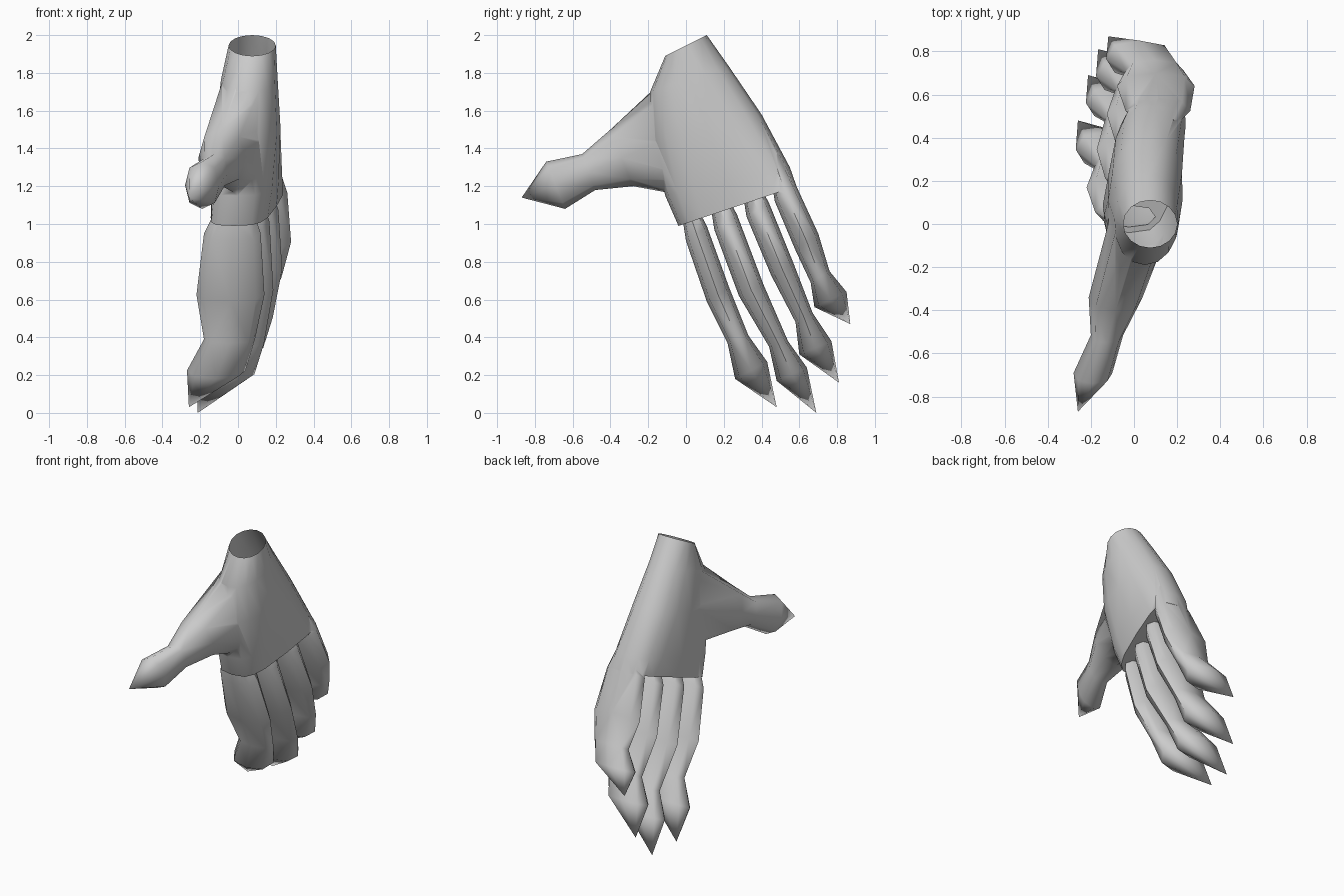
import bpy, bmesh, math
from mathutils import Vector

if "Cube" in bpy.data.objects:
    bpy.data.objects.remove(bpy.data.objects["Cube"])


def ring(front, back, x0, x1, skew=0.0, n=8, power=0.85):
    """Rounded cross-section spanning two (y, z) edge points and an x range."""
    xm, hx = (x0 + x1) / 2, (x1 - x0) / 2
    f = Vector((xm - skew, *front))
    b = Vector((xm + skew, *back))
    c, half = (f + b) / 2, (b - f) / 2
    pts = []
    for i in range(n):
        t = 2 * math.pi * i / n
        u, v = math.cos(t), math.sin(t)
        u = math.copysign(abs(u) ** power, u) if abs(u) > 1e-6 else 0
        v = math.copysign(abs(v) ** power, v) if abs(v) > 1e-6 else 0
        pts.append(c + Vector((hx, 0, 0)) * u + half * v)
    return pts


def loft(name, rings, tip=None):
    """Skin the rings into a closed solid, ending in a point or a flat cap."""
    bm = bmesh.new()
    vs = [[bm.verts.new(p) for p in r] for r in rings]
    n = len(vs[0])
    for lo, hi in zip(vs, vs[1:]):
        for i in range(n):
            j = (i + 1) % n
            bm.faces.new((lo[i], lo[j], hi[j], hi[i]))
    bm.faces.new(vs[0])
    if tip:
        t = bm.verts.new(tip)
        for i in range(n):
            bm.faces.new((vs[-1][i], vs[-1][(i + 1) % n], t))
    else:
        bm.faces.new(vs[-1])
    bmesh.ops.triangulate(bm, faces=bm.faces)
    bmesh.ops.recalc_face_normals(bm, faces=bm.faces)
    me = bpy.data.meshes.new(name)
    bm.to_mesh(me)
    bm.free()
    ob = bpy.data.objects.new(name, me)
    bpy.context.collection.objects.link(ob)
    return ob


# palm
hand = loft("hand", [
    ring((-0.11, 1.89), (0.11, 2.00), -0.05, 0.20, 0.00, 16, 1.0),
    ring((-0.19, 1.70), (0.23, 1.83), -0.09, 0.21, 0.01, 16, 0.95),
    ring((-0.18, 1.44), (0.40, 1.58), -0.12, 0.225, 0.02, 16, 0.85),
    ring((-0.11, 1.15), (0.55, 1.30), -0.12, 0.215, 0.05, 16, 0.65),
    ring((-0.04, 0.99), (0.585, 1.20), -0.11, 0.205, 0.07, 16, 0.55),
])

# thumb, fanning out of the palm's front edge
parts = [loft("thumb", [
    ring((0.05, 1.92), (0.10, 1.13), -0.10, 0.20),
    ring((-0.40, 1.50), (-0.28, 1.20), -0.21, 0.04),
    ring((-0.55, 1.37), (-0.48, 1.18), -0.20, -0.05),
    ring((-0.74, 1.33), (-0.64, 1.08), -0.28, -0.10),
], tip=(-0.26, -0.87, 1.14))]

# fingers: front/back edge points in (y, z) at each joint, then the tip
x_ranges = [(-0.18, 0.12), (-0.22, 0.14), (-0.18, 0.09), (-0.27, 0.04)]
fingers = {
    "index_finger": ([((0.00, 0.91), (0.11, 0.99)), ((0.11, 0.59), (0.23, 0.66)),
                      ((0.22, 0.37), (0.33, 0.41)), ((0.26, 0.18), (0.43, 0.27))], (0.48, 0.03)),
    "middle_finger": ([((0.15, 0.97), (0.27, 1.05)), ((0.28, 0.62), (0.41, 0.68)),
                       ((0.44, 0.35), (0.54, 0.38)), ((0.48, 0.17), (0.64, 0.24))], (0.69, 0.00)),
    "ring_finger": ([((0.32, 1.04), (0.44, 1.11)), ((0.45, 0.73), (0.57, 0.79)),
                     ((0.58, 0.48), (0.67, 0.53)), ((0.60, 0.31), (0.77, 0.38))], (0.81, 0.16)),
    "little_finger": ([((0.47, 1.12), (0.58, 1.21)), ((0.58, 0.86), (0.70, 0.95)),
                       ((0.66, 0.69), (0.76, 0.75)), ((0.68, 0.56), (0.85, 0.64))], (0.87, 0.47)),
}
for k, (name, (joints, tip)) in enumerate(fingers.items()):
    d = 0.047 * k
    (fy, fz), (by, bz) = joints[0]
    # root buried in the palm
    rings = [ring((fy - 0.03, fz + 0.19), (by - 0.09, bz + 0.17), -0.09 + d, 0.06 + d)]
    for (f, b), (x0, x1) in zip(joints, x_ranges):
        rings.append(ring(f, b, x0 + d, x1 + d))
    parts.append(loft(name, rings, tip=(-0.26 + d, *tip)))

# fuse thumb and fingers into the palm
bpy.context.view_layer.objects.active = hand
hand.select_set(True)
for p in parts:
    m = hand.modifiers.new("fuse", 'BOOLEAN')
    m.operation, m.solver, m.object = 'UNION', 'EXACT', p
    bpy.ops.object.modifier_apply(modifier=m.name)
    bpy.data.objects.remove(p)

# open the wrist
bm = bmesh.new()
bm.from_mesh(hand.data)
cap = [f for f in bm.faces
       if all(abs(v.co.z - 1.945 - 0.5 * v.co.y) < 1e-3 for v in f.verts)]
bmesh.ops.delete(bm, geom=cap, context='FACES')
bm.to_mesh(hand.data)
bm.free()
bpy.ops.object.shade_smooth_by_angle(angle=math.radians(75))
